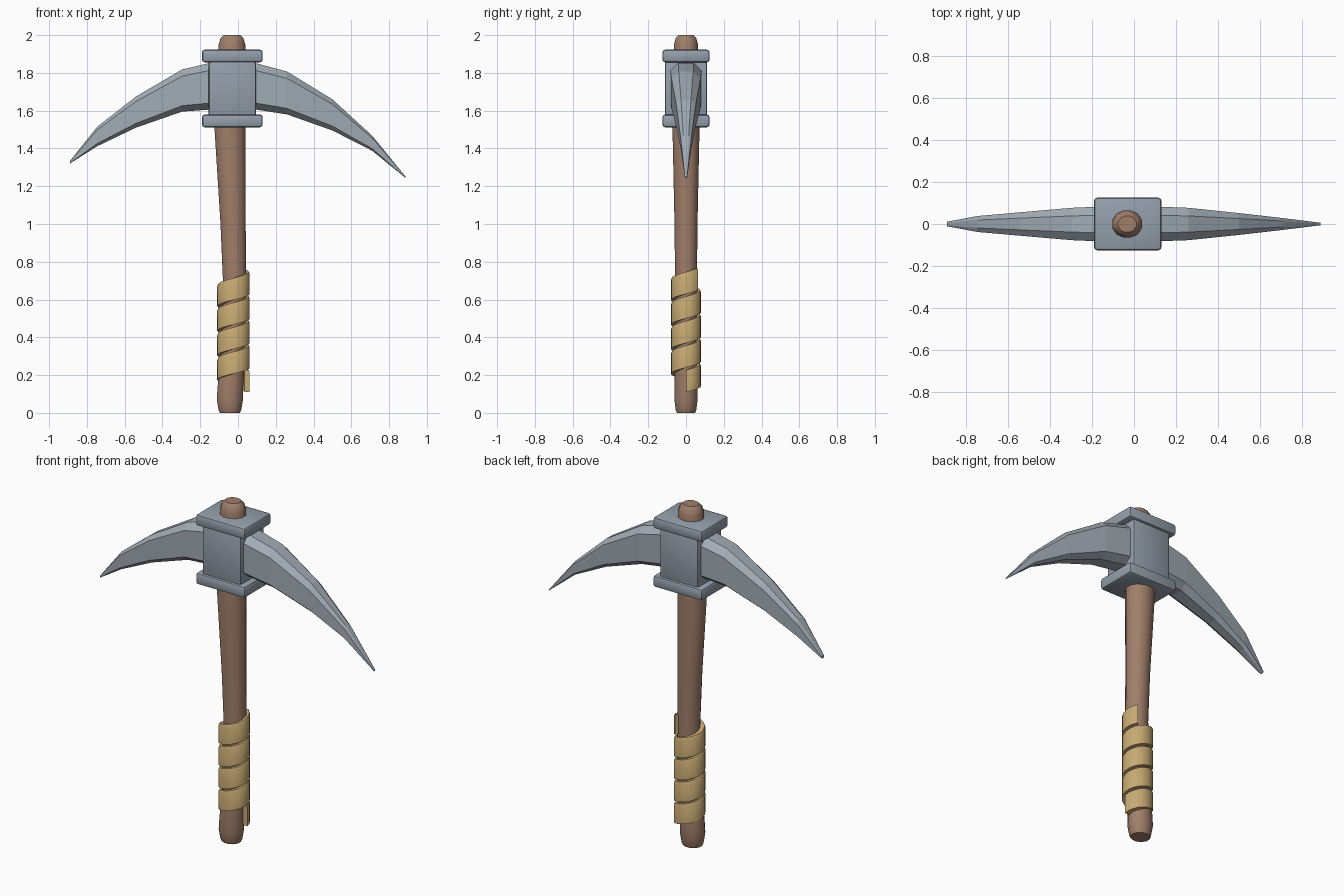
import bpy, bmesh, math
from mathutils import Vector

if "Cube" in bpy.data.objects:
    bpy.data.objects.remove(bpy.data.objects["Cube"])


def material(name, rgb):
    m = bpy.data.materials.new(name)
    m.use_nodes = True
    m.diffuse_color = (*rgb, 1)
    m.node_tree.nodes["Principled BSDF"].inputs["Base Color"].default_value = (*rgb, 1)
    return m


STEEL = material("dark steel", (0.30, 0.35, 0.41))
BLADE = material("light steel", (0.36, 0.41, 0.46))
WOOD = material("brown wood", (0.35, 0.21, 0.145))
WRAP = material("tan leather", (0.57, 0.40, 0.17))


def finish(bm, name, mat, smooth=None):
    bmesh.ops.recalc_face_normals(bm, faces=bm.faces)
    mesh = bpy.data.meshes.new(name)
    bm.to_mesh(mesh)
    bm.free()
    mesh.materials.append(mat)
    ob = bpy.data.objects.new(name, mesh)
    bpy.context.collection.objects.link(ob)
    if smooth:
        bpy.ops.object.select_all(action='DESELECT')
        ob.select_set(True)
        bpy.context.view_layer.objects.active = ob
        bpy.ops.object.shade_smooth_by_angle(angle=math.radians(smooth))
    return ob


def loft(name, rings, mat, smooth=None):
    """Skin a list of equal-length point rings and cap both ends."""
    bm = bmesh.new()
    loops = [[bm.verts.new(p) for p in ring] for ring in rings]
    n = len(loops[0])
    for a, b in zip(loops, loops[1:]):
        for i in range(n):
            j = (i + 1) % n
            bm.faces.new((a[i], a[j], b[j], b[i]))
    bm.faces.new(loops[0])
    bm.faces.new(loops[-1])
    return finish(bm, name, mat, smooth)


# Handle: z, centre x, half width in x, half depth in y
HANDLE = [(0, -.043, .055, .05), (.015, -.043, .062, .056), (.07, -.043, .072, .064),
          (.14, -.04, .07, .063), (.3, -.027, .067, .061), (.7, -.018, .064, .06),
          (1.0, -.026, .069, .063), (1.5, -.042, .085, .074), (1.8, -.034, .075, .068),
          (1.95, -.032, .073, .066), (1.985, -.032, .062, .056), (2.0, -.032, .045, .04)]
SIDES = 12


def oval(z, cx, rx, ry):
    angles = [math.tau * (i + .5) / SIDES for i in range(SIDES)]
    return [(cx + rx * math.cos(a), ry * math.sin(a), z) for a in angles]


loft("handle", [oval(*h) for h in HANDLE], WOOD, 35)


# Grip wrap: one rising strip with a thin gap between turns
def wrap_ring(turn):
    a = turn * math.tau
    z = .11 + .13 * turn
    out = Vector((math.cos(a), math.sin(a), 0))
    ring = []
    for r, dz in ((.058, 0), (.086, 0), (.086, .105), (.081, .116), (.058, .116)):
        ring.append(Vector((-.024, 0, z + dz)) + Vector((out.x * r, out.y * r * .93, 0)))
    return ring


STEPS = 83
loft("grip_wrap", [wrap_ring(4.15 * i / STEPS) for i in range(STEPS + 1)], WRAP, 35)


# Head socket: a block between two plates
def box(name, hx, hy, z0, z1, bevel):
    bm = bmesh.new()
    bmesh.ops.create_cube(bm, size=1)
    for v in bm.verts:
        v.co = (-.03 + v.co.x * 2 * hx, v.co.y * 2 * hy, (z0 + z1) / 2 + v.co.z * (z1 - z0))
    bmesh.ops.bevel(bm, geom=bm.edges[:], offset=bevel, segments=2, profile=.5, affect='EDGES')
    finish(bm, name, STEEL, 35)


box("socket_block", .125, .111, 1.54, 1.89, .012)
box("socket_top_plate", .161, .125, 1.856, 1.923, .015)
box("socket_bottom_plate", .161, .125, 1.512, 1.58, .015)

# Blades: x, bottom z, top z, half thickness
LEFT = [(0, 1.61, 1.865, .085), (.1, 1.605, 1.85, .083), (.26, 1.58, 1.807, .077),
        (.5, 1.495, 1.66, .052), (.71, 1.388, 1.468, .028), (.888, 1.243, 1.25, .006)]
RIGHT = [(-.06, 1.61, 1.865, .085), (-.16, 1.605, 1.85, .083), (-.296, 1.595, 1.818, .077),
         (-.54, 1.51, 1.675, .056), (-.745, 1.412, 1.515, .038), (-.89, 1.32, 1.333, .011)]


def blade_ring(x, lo, hi, w):
    h = hi - lo
    side = [(.5, 0), (1, .14), (1, .84), (.5, 1)]
    pts = side + [(-y, z) for y, z in reversed(side)]
    return [(x, y * w, lo + z * h) for y, z in pts]


for name, rows in (("left_blade", LEFT), ("right_blade", RIGHT)):
    loft(name, [blade_ring(*r) for r in rows], BLADE)
